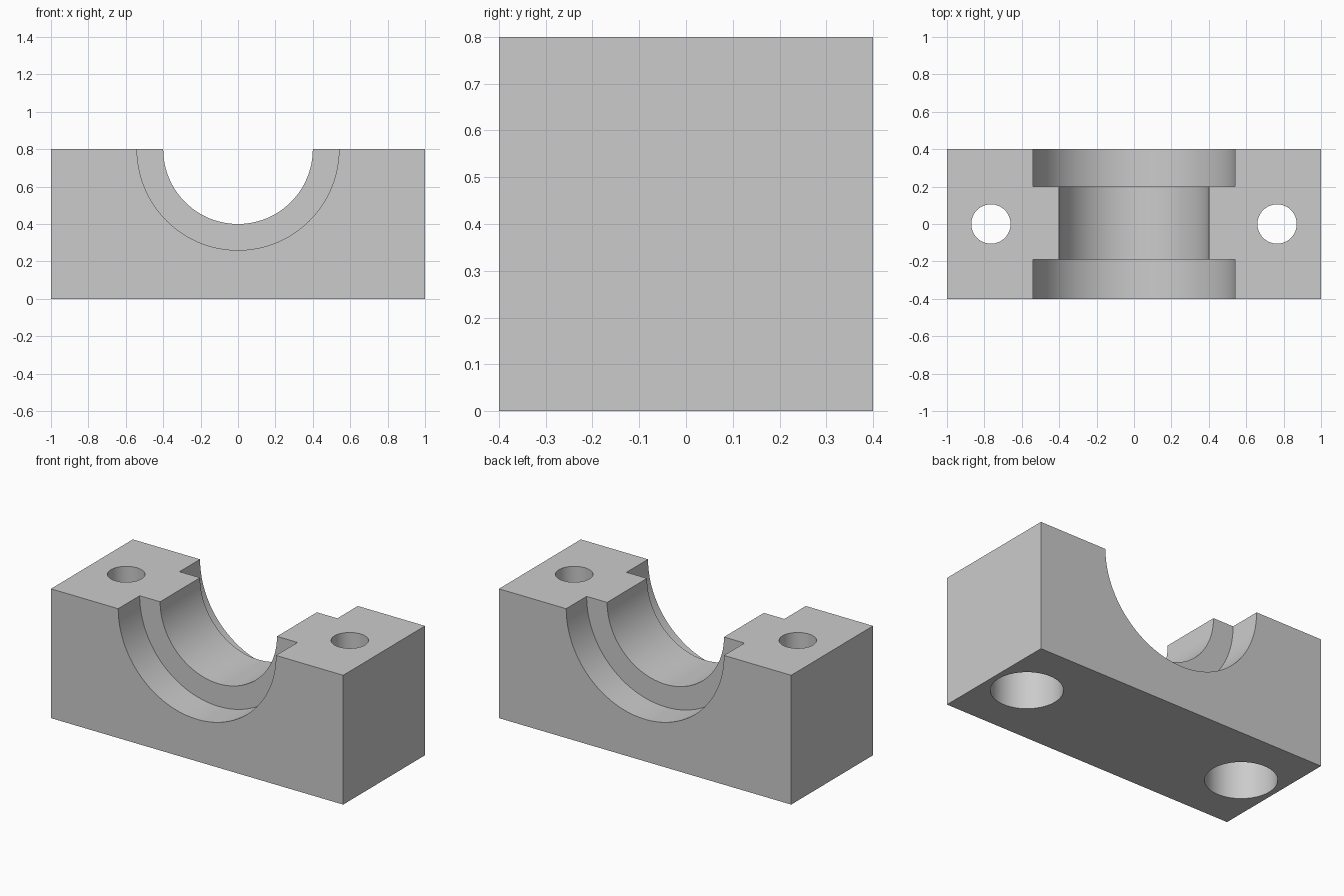
import bpy
import math

cube = bpy.data.objects.get("Cube")
if cube:
    bpy.data.objects.remove(cube, do_unlink=True)

LENGTH, DEPTH, HEIGHT = 2.0, 0.8, 0.8
BORE_R, GROOVE_R = 0.40, 0.54
GROOVE_FRONT, GROOVE_BACK = -0.19, 0.20
HOLE_X, HOLE_R = 0.765, 0.105
COUNTERBORE_R, COUNTERBORE_TOP = 0.20, 0.40

grey = bpy.data.materials.new("plain grey")
grey.use_nodes = True
colour = (0.6, 0.6, 0.6, 1)
grey.diffuse_color = colour
grey.node_tree.nodes["Principled BSDF"].inputs["Base Color"].default_value = colour

# Solid block
bpy.ops.mesh.primitive_cube_add(size=1, location=(0, 0, HEIGHT / 2))
block = bpy.context.object
block.name = "bearing_block"
block.scale = (LENGTH, DEPTH, HEIGHT)
bpy.ops.object.transform_apply(location=True, rotation=False, scale=True)
block.data.materials.append(grey)


def cut(name, radius, start, end, axis, x=0.0, sides=96):
    """Subtract a cylinder running from start to end along y or z."""
    mid = (start + end) / 2
    along_y = axis == "y"
    bpy.ops.mesh.primitive_cylinder_add(
        vertices=sides, radius=radius, depth=end - start,
        location=(x, mid, HEIGHT) if along_y else (x, 0, mid),
        rotation=(math.pi / 2, 0, 0) if along_y else (0, 0, 0))
    cutter = bpy.context.object
    cutter.name = name
    cutter.data.materials.append(grey)
    mod = block.modifiers.new(name, "BOOLEAN")
    mod.operation = "DIFFERENCE"
    mod.solver = "EXACT"
    mod.object = cutter
    bpy.context.view_layer.objects.active = block
    bpy.ops.object.modifier_apply(modifier=name)
    bpy.data.objects.remove(cutter, do_unlink=True)


# Half-round saddle with a wider recess at each end
cut("saddle_bore", BORE_R, -1, 1, "y")
cut("front_recess", GROOVE_R, -1, GROOVE_FRONT, "y")
cut("back_recess", GROOVE_R, GROOVE_BACK, 1, "y")

# Bolt holes, counterbored from below
for side, sign in (("left", 1), ("right", -1)):
    cut(side + "_bolt_hole", HOLE_R, -0.2, 1, "z", sign * HOLE_X, 64)
    cut(side + "_counterbore", COUNTERBORE_R, -0.2, COUNTERBORE_TOP, "z",
        sign * HOLE_X, 64)

# Smooth curved walls, crisp edges
bpy.ops.object.select_all(action="DESELECT")
block.select_set(True)
bpy.context.view_layer.objects.active = block
bpy.ops.object.shade_smooth_by_angle(angle=math.radians(30))
